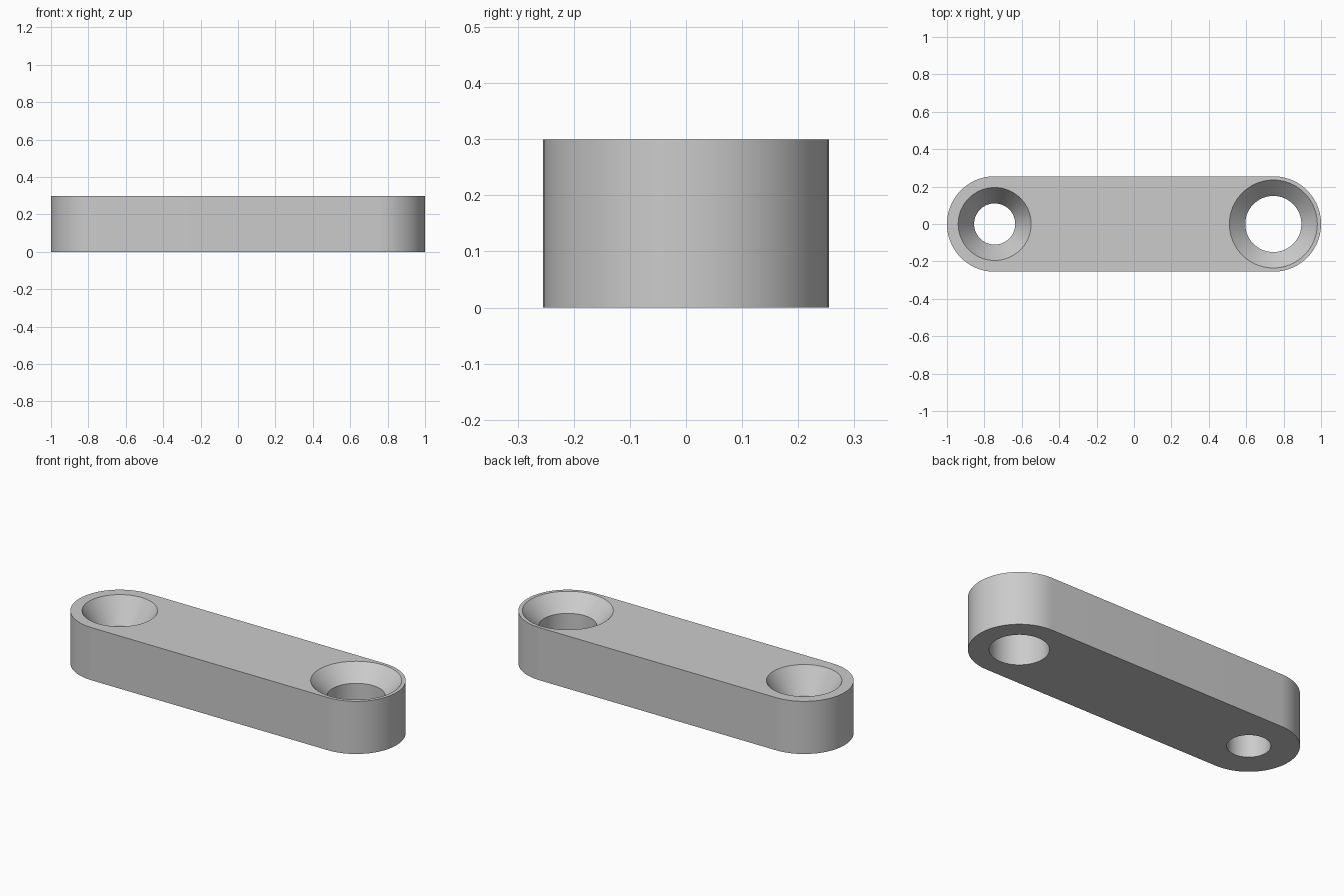
import bpy, bmesh, math

if "Cube" in bpy.data.objects:
    bpy.data.objects.remove(bpy.data.objects["Cube"])

HEIGHT, END_X, END_R = 0.30, 0.745, 0.255
SEG = 96

grey = bpy.data.materials.new("plain_grey")
grey.diffuse_color = (0.6, 0.6, 0.6, 1)
grey.use_nodes = True
grey.node_tree.nodes["Principled BSDF"].inputs["Base Color"].default_value = grey.diffuse_color


def make_object(name, bm):
    bmesh.ops.recalc_face_normals(bm, faces=bm.faces)
    mesh = bpy.data.meshes.new(name)
    bm.to_mesh(mesh)
    bm.free()
    mesh.materials.append(grey)
    obj = bpy.data.objects.new(name, mesh)
    bpy.context.collection.objects.link(obj)
    return obj


def make_link_bar():
    # Stadium outline extruded upward
    bm = bmesh.new()
    half = SEG // 2
    verts = []
    for side in (1, -1):
        for i in range(half + 1):
            a = -math.pi / 2 + math.pi * i / half
            verts.append(bm.verts.new((side * (END_X + END_R * math.cos(a)),
                                       side * END_R * math.sin(a), 0)))
    base = bm.faces.new(verts)
    top = bmesh.ops.extrude_face_region(bm, geom=[base])["geom"]
    bmesh.ops.translate(bm, vec=(0, 0, HEIGHT),
                        verts=[v for v in top if isinstance(v, bmesh.types.BMVert)])
    return make_object("link_bar", bm)


def make_hole_cutter(name, x, r_hole, r_top, depth):
    # Straight bore, then a cone widening to the top, overshooting both faces
    over = 0.05
    slope = (r_top - r_hole) / depth
    profile = [(r_hole, -over), (r_hole, HEIGHT - depth),
               (r_top + slope * over, HEIGHT + over)]
    bm = bmesh.new()
    rings = [[bm.verts.new((x + r * math.cos(2 * math.pi * i / SEG),
                            r * math.sin(2 * math.pi * i / SEG), z))
              for i in range(SEG)] for r, z in profile]
    for lo, hi in zip(rings, rings[1:]):
        for i in range(SEG):
            j = (i + 1) % SEG
            bm.faces.new((lo[i], lo[j], hi[j], hi[i]))
    bm.faces.new(rings[0])
    bm.faces.new(rings[-1])
    cutter = make_object(name, bm)
    cutter.hide_render = True
    cutter.hide_set(True)
    return cutter


bar = make_link_bar()

# Countersunk holes: small and deep on the left, wide and shallow on the right
for name, x, r_hole, r_top, depth in (
        ("small_hole_cutter", -END_X, 0.11, 0.195, 0.137),
        ("large_hole_cutter", END_X, 0.15, 0.235, 0.086)):
    mod = bar.modifiers.new(name, 'BOOLEAN')
    mod.operation = 'DIFFERENCE'
    mod.solver = 'EXACT'
    mod.object = make_hole_cutter(name, x, r_hole, r_top, depth)

# Apply the cuts, remove the helpers, smooth the curved walls
bpy.ops.object.select_all(action='DESELECT')
bpy.context.view_layer.objects.active = bar
bar.select_set(True)
for mod in list(bar.modifiers):
    cutter = mod.object
    bpy.ops.object.modifier_apply(modifier=mod.name)
    bpy.data.objects.remove(cutter)
bpy.ops.object.shade_smooth_by_angle(angle=math.radians(20))
